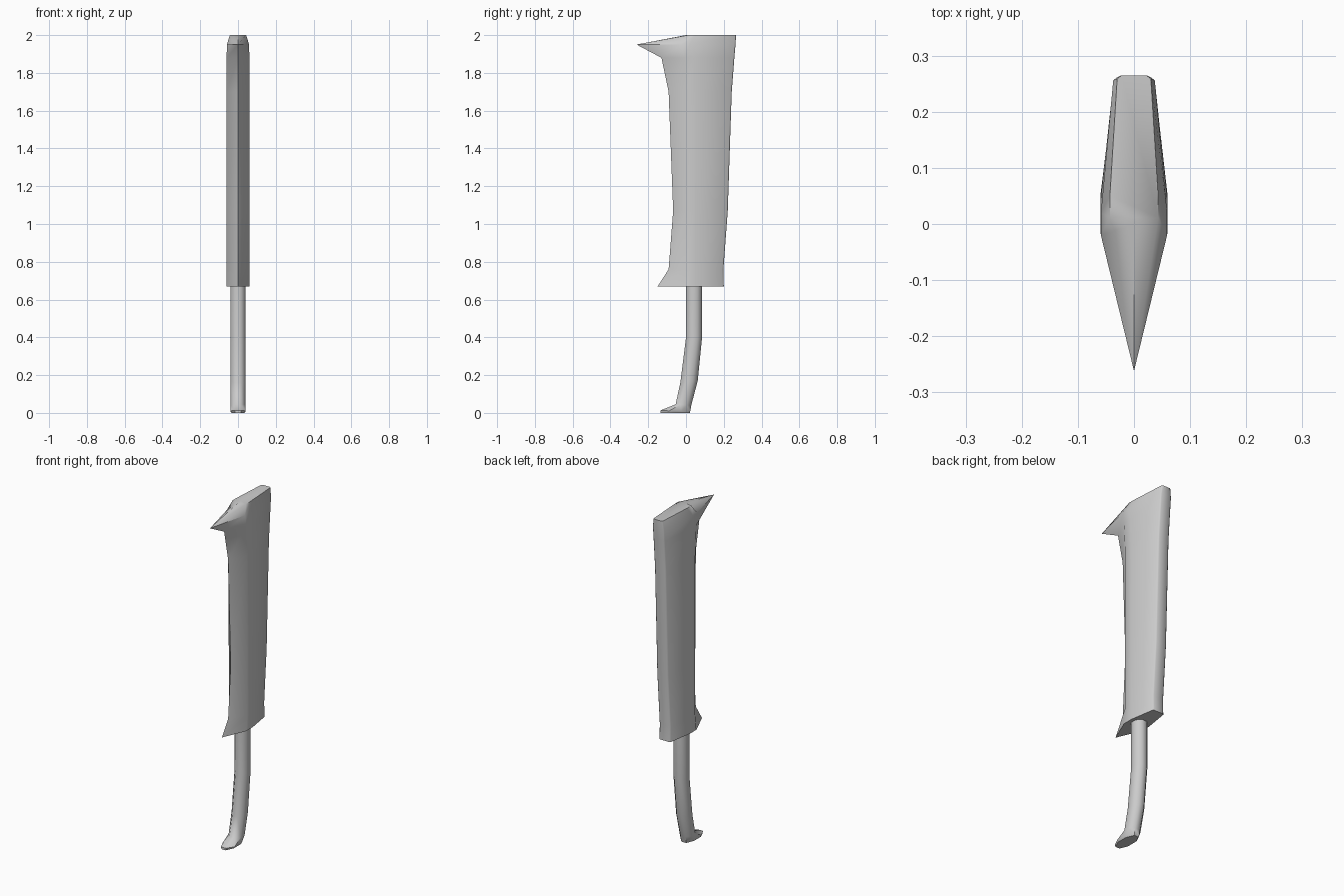
import bpy, bmesh, math

if "Cube" in bpy.data.objects:
    bpy.data.objects.remove(bpy.data.objects["Cube"])


def loft(name, rings, angle):
    """Skin a list of equal-length closed rings and cap both ends."""
    bm = bmesh.new()
    loops = [[bm.verts.new(p) for p in ring] for ring in rings]
    n = len(loops[0])
    for a, b in zip(loops, loops[1:]):
        for i in range(n):
            j = (i + 1) % n
            bm.faces.new((a[i], a[j], b[j], b[i]))
    bm.faces.new(loops[0])
    bm.faces.new(loops[-1])
    bmesh.ops.recalc_face_normals(bm, faces=bm.faces)
    mesh = bpy.data.meshes.new(name)
    bm.to_mesh(mesh)
    bm.free()
    ob = bpy.data.objects.new(name, mesh)
    bpy.context.collection.objects.link(ob)
    bpy.ops.object.select_all(action='DESELECT')
    ob.select_set(True)
    bpy.context.view_layer.objects.active = ob
    bpy.ops.object.shade_smooth_by_angle(angle=math.radians(angle))


def blade_ring(z, front, side1, side2, back, w=0.06, wb=0.037):
    """Pointed front, broad middle, narrow flat back, mirrored across x."""
    half = [(w, side1), (w, side2), (wb, back - 0.006), (wb - 0.008, back)]
    pts = [(0, front)] + half + [(-x, y) for x, y in reversed(half)]
    return [(x, y, z) for x, y in pts]


def tube_ring(front, back, w=0.04, n=8):
    """Octagon spanning a front and a back (y, z) point."""
    ring = []
    for i in range(n):
        a = math.tau * (i + 0.5) / n
        k = 1 / math.cos(math.pi / n)
        t = (1 - math.cos(a) * k) / 2
        ring.append((w * k * math.sin(a),
                     front[0] + (back[0] - front[0]) * t,
                     front[1] + (back[1] - front[1]) * t))
    return ring


# Broad blade body: z, front, side start, side end, back
blade = [blade_ring(*s) for s in [
    (0.67, -0.15, -0.01, 0.05, 0.200),
    (0.76, -0.092, 0.00, 0.05, 0.198),
    (1.07, -0.068, 0.00, 0.05, 0.221),
    (1.70, -0.092, 0.00, 0.05, 0.242),
    (1.88, -0.130, -0.01, 0.04, 0.256),
]]
blade.append(blade_ring(1.95, -0.262, -0.02, 0.02, 0.262, 0.059))
blade.append(blade_ring(2.00, 0.0, 0.012, 0.05, 0.265, 0.043, 0.03))
loft("blade", blade, 50)

# Thin bent handle ending in a small toe
handle = [tube_ring(f, b) for f, b in [
    ((0.0, 0.70), (0.085, 0.70)),
    ((0.0, 0.40), (0.085, 0.40)),
    ((-0.03, 0.16), (0.062, 0.17)),
    ((-0.055, 0.045), (0.028, 0.04)),
    ((-0.135, 0.013), (0.022, 0.006)),
]]
handle.append(tube_ring((-0.135, 0.0), (0.02, 0.0), 0.034))
loft("handle", handle, 50)
